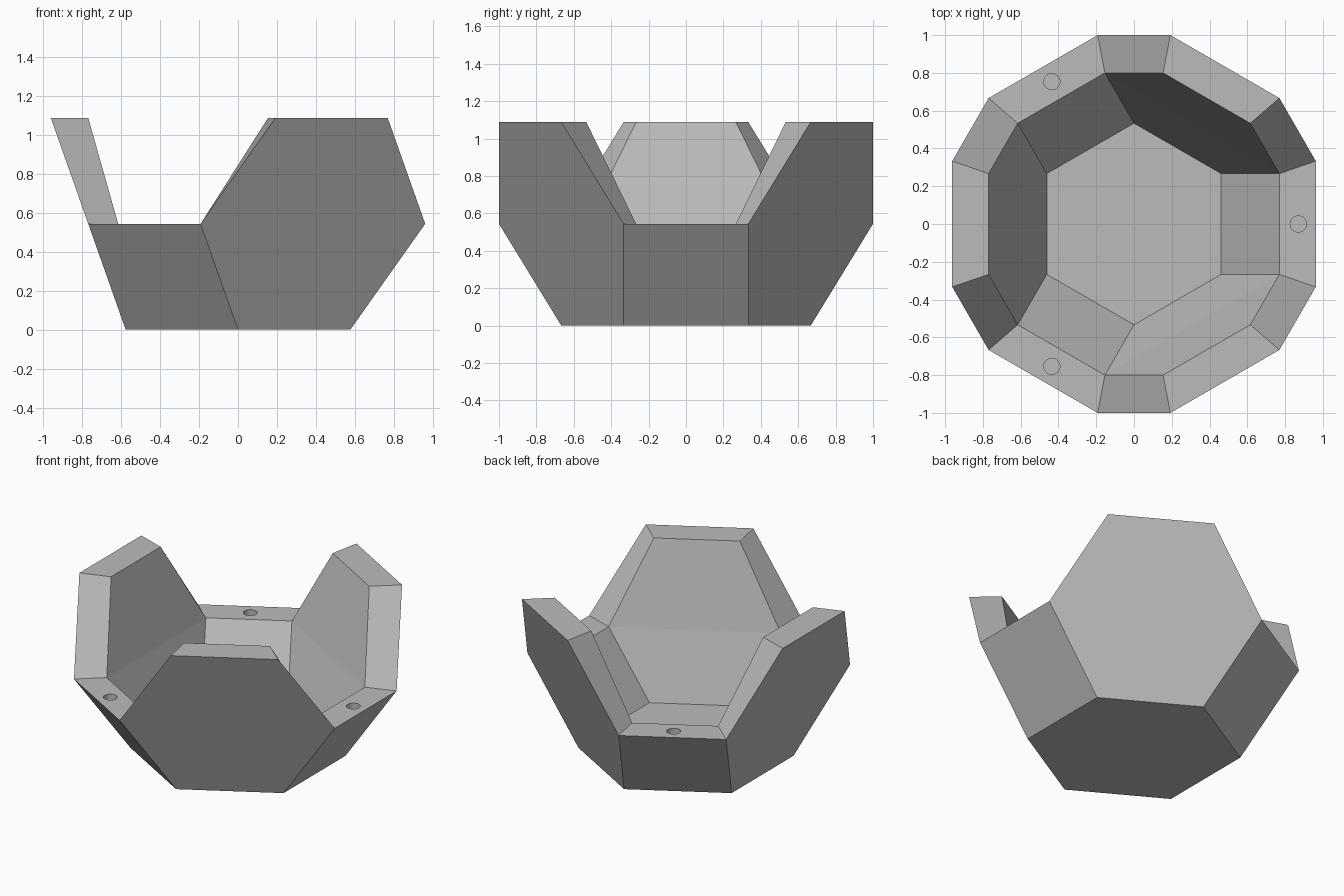
import bpy, bmesh, math
from mathutils import Vector

if "Cube" in bpy.data.objects:
    bpy.data.objects.remove(bpy.data.objects["Cube"], do_unlink=True)

EDGE = 2 / 3                        # edge length of the truncated octahedron
LEVEL = EDGE * math.sqrt(2 / 3)     # height of one layer of corners
INNER = 0.8                         # inner shell scale
FLOOR = LEVEL * (1 - INNER)
RIM_R = math.hypot(EDGE * math.sqrt(3) / 1.2, EDGE / 2)
SPREAD = math.degrees(math.asin(EDGE / 2 / RIM_R))

grey = bpy.data.materials.new("light grey")
grey.use_nodes = True
colour = (0.5, 0.5, 0.5, 1)
grey.diffuse_color = colour
grey.node_tree.nodes["Principled BSDF"].inputs["Base Color"].default_value = colour


def polar(radius, degrees, z):
    a = math.radians(degrees)
    return Vector((radius * math.cos(a), radius * math.sin(a), z))


def shell(bm, scale, floor_z):
    """Corner rings of one shell: floor, low rim, high rim."""
    base = [bm.verts.new(polar(EDGE * scale, 60 * j - 30, floor_z)) for j in range(6)]
    low, high = [], []
    for k in range(3):
        for side in (-1, 1):
            low.append(bm.verts.new(polar(RIM_R * scale, 120 * k + side * SPREAD, LEVEL)))
            high.append(bm.verts.new(polar(RIM_R * scale, 120 * k + 60 + side * SPREAD, 2 * LEVEL)))
    return base, low, high


# Open bowl: square and hexagonal walls alternate around a hexagonal floor
bm = bmesh.new()
ob, ol, oh = shell(bm, 1, 0)
ib, il, ih = shell(bm, INNER, FLOOR)
bm.faces.new(ob[::-1])
bm.faces.new(ib)
for k in range(3):
    p, q, r = 2 * k, 2 * k + 1, (2 * k + 2) % 6
    # outer walls
    bm.faces.new((ob[p], ob[q], ol[q], ol[p]))
    bm.faces.new((ob[q], ob[r], ol[r], oh[q], oh[p], ol[q]))
    # inner walls
    bm.faces.new((ib[q], ib[p], il[p], il[q]))
    bm.faces.new((ib[r], ib[q], il[q], il[r]))
    bm.faces.new((il[r], il[q], ih[p], ih[q]))
    # rim strip
    outer = (ol[p], ol[q], oh[p], oh[q], ol[r])
    inner = (il[p], il[q], ih[p], ih[q], il[r])
    for i in range(4):
        bm.faces.new((outer[i], outer[i + 1], inner[i + 1], inner[i]))
bmesh.ops.recalc_face_normals(bm, faces=bm.faces)
mesh = bpy.data.meshes.new("bowl")
bm.to_mesh(mesh)
bm.free()
mesh.materials.append(grey)
bowl = bpy.data.objects.new("bowl", mesh)
bpy.context.collection.objects.link(bowl)

# Round peg holes in the three low rims
for k in range(3):
    depth = 0.055
    bpy.ops.mesh.primitive_cylinder_add(vertices=32, radius=0.043, depth=2 * depth,
                                        location=polar(0.87, 120 * k, LEVEL))
    cutter = bpy.context.object
    cutter.name = "hole_cutter"
    cutter.hide_render = True
    cutter.data.materials.append(grey)
    cut = bowl.modifiers.new("peg_hole", "BOOLEAN")
    cut.operation = "DIFFERENCE"
    cut.solver = "EXACT"
    cut.object = cutter
    bpy.context.view_layer.objects.active = bowl
    bpy.ops.object.modifier_apply(modifier=cut.name)
    bpy.data.objects.remove(cutter, do_unlink=True)
